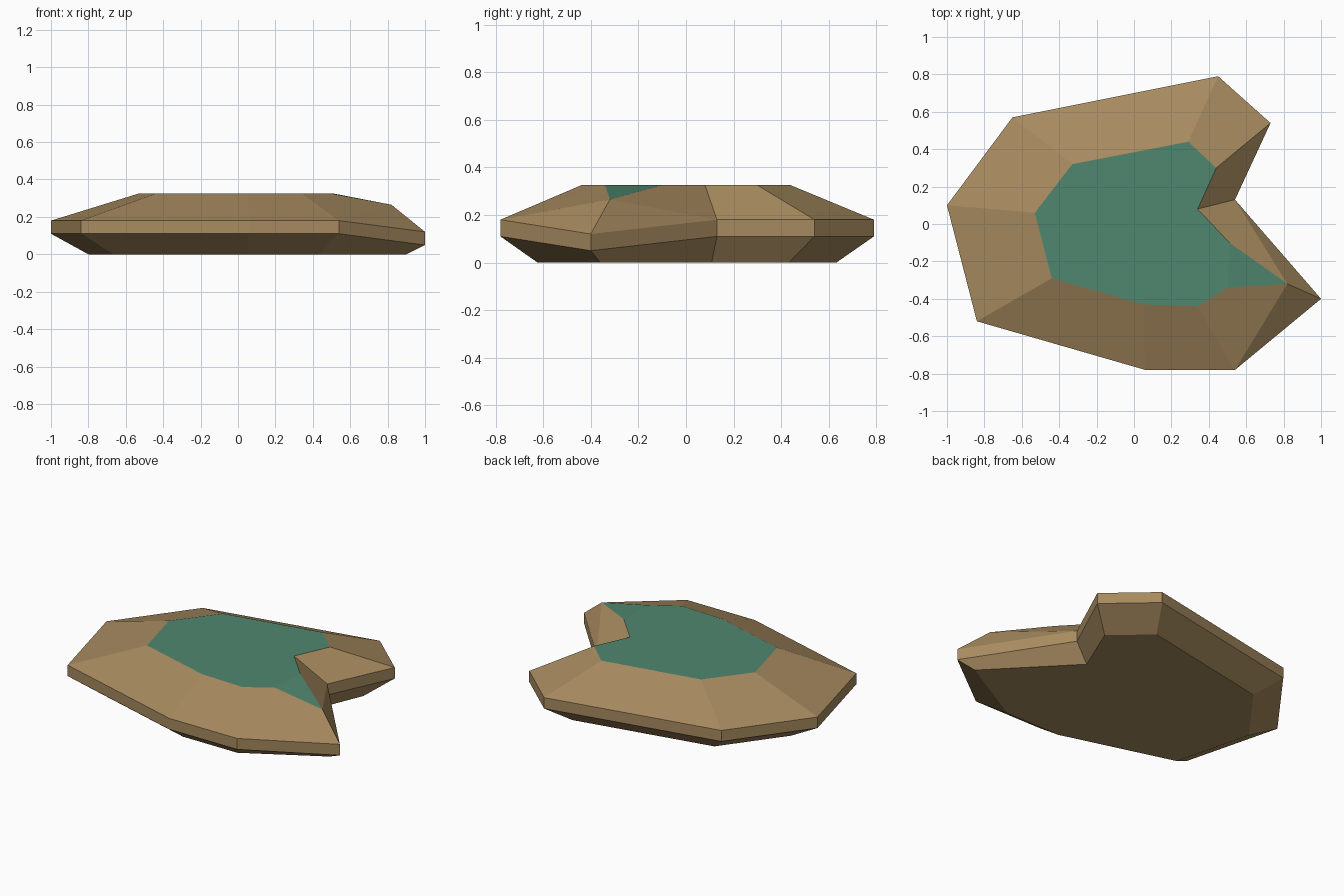
import bpy
import bmesh

cube = bpy.data.objects.get("Cube")
if cube:
    bpy.data.objects.remove(cube, do_unlink=True)


def make_material(name, colour):
    material = bpy.data.materials.new(name)
    material.use_nodes = True
    material.diffuse_color = colour
    material.node_tree.nodes["Principled BSDF"].inputs["Base Color"].default_value = colour
    return material


earth = make_material("earth brown", (0.385, 0.255, 0.115, 1))
grass = make_material("grass green", (0.08, 0.245, 0.16, 1))

# Outline of the widest part, and of the flat top, corner by corner
rim = [(-1, .1), (-.65, .57), (.45, .79), (.73, .54), (.54, .13),
       (1, -.4), (.54, -.78), (.06, -.78), (-.84, -.52)]
plateau = [(-.53, .06), (-.33, .32), (.29, .44), (.44, .3), (.34, .08),
           (.82, -.32), (.34, -.44), (.05, -.43), (-.44, -.29)]
NOTCH, TIP = 4, 5
TOP, RIM_TOP, RIM_BASE = .325, .18, .11
DROP = .06
count = len(rim)

bm = bmesh.new()


def ring(points, height, drop=0):
    """Add a ring of vertices, lowered at the pointed tip."""
    return [bm.verts.new((x, y, height - (drop if i == TIP else 0)))
            for i, (x, y) in enumerate(points)]


def base_scale(i):
    return {TIP: .9, NOTCH: .83}.get(i, .8)


base_points = [(x * base_scale(i), y * base_scale(i)) for i, (x, y) in enumerate(rim)]
base = ring(base_points, 0)
lower = ring(rim, RIM_BASE, DROP)
upper = ring(rim, RIM_TOP, DROP)
top = ring(plateau, TOP, DROP)

# Crease where the grass folds down towards the tip
fold_back = bm.verts.new((.51, -.1, TOP))
fold_front = bm.verts.new((.5, -.34, TOP))

# Underside, bevelled base, upright band and upper slopes
bm.faces.new(base)
for i in range(count):
    j = (i + 1) % count
    bm.faces.new((base[i], base[j], lower[j], lower[i]))
    bm.faces.new((lower[i], lower[j], upper[j], upper[i]))
    if i not in (NOTCH, TIP):
        bm.faces.new((upper[i], upper[j], top[j], top[i]))

# Slopes either side of the tip, fanned out to meet the crease
for corner, inner, fold in ((NOTCH, NOTCH, fold_back), (TIP + 1, TIP + 1, fold_front)):
    bm.faces.new((upper[corner], upper[TIP], top[TIP]))
    bm.faces.new((upper[corner], top[TIP], fold))
    bm.faces.new((upper[corner], fold, top[inner]))

# Grass on the flat top and on the folded tip
lawn = [bm.faces.new(top[:TIP] + [fold_back, fold_front] + top[TIP + 1:]),
        bm.faces.new((fold_back, top[TIP], fold_front))]
for face in lawn:
    face.material_index = 1

bmesh.ops.recalc_face_normals(bm, faces=bm.faces[:])
mesh = bpy.data.meshes.new("island")
bm.to_mesh(mesh)
bm.free()
mesh.materials.append(earth)
mesh.materials.append(grass)
island = bpy.data.objects.new("island", mesh)
bpy.context.collection.objects.link(island)
